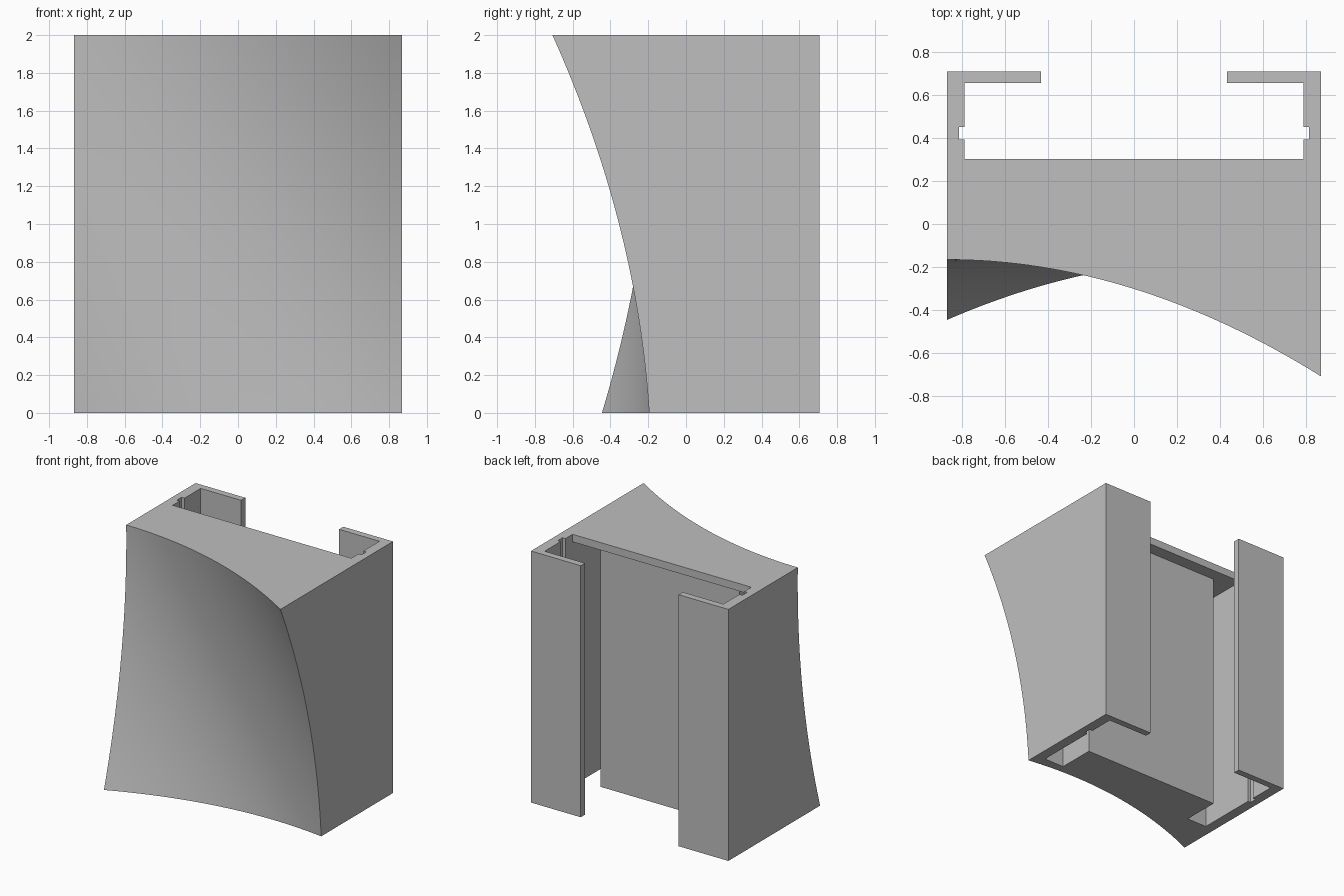
import bpy, bmesh

cube = bpy.data.objects.get("Cube")
if cube:
    bpy.data.objects.remove(cube, do_unlink=True)

HALF_W, HEIGHT, BACK = 0.868, 2.0, 0.707
STEPS = 32

grey = bpy.data.materials.new("light_grey")
grey.use_nodes = True
colour = (0.52, 0.52, 0.52, 1)
grey.diffuse_color = colour
grey.node_tree.nodes["Principled BSDF"].inputs["Base Color"].default_value = colour


def make_object(name, bm):
    bmesh.ops.recalc_face_normals(bm, faces=bm.faces)
    mesh = bpy.data.meshes.new(name)
    bm.to_mesh(mesh)
    bm.free()
    obj = bpy.data.objects.new(name, mesh)
    bpy.context.collection.objects.link(obj)
    mesh.materials.append(grey)
    return obj


def lerp(a, b, t):
    return a + (b - a) * t


def front_y(u, w):
    """Twisted, hollow front: blend of the four corners plus the sag of the edges."""
    bottom = lerp(-0.445, -0.195, u)
    top = lerp(-0.165, -0.707, u)
    sag_across = lerp(0.126, 0.135, w) * 4 * u * (1 - u)
    sag_up = lerp(0.08, 0.0965, u) * 4 * w * (1 - w)
    return lerp(bottom, top, w) + sag_across + sag_up


def make_body():
    bm = bmesh.new()
    bmesh.ops.create_grid(bm, x_segments=STEPS, y_segments=STEPS, size=0.5)
    for v in bm.verts:
        u, w = v.co.x + 0.5, v.co.y + 0.5
        v.co = (lerp(-HALF_W, HALF_W, u), front_y(u, w), HEIGHT * w)
    # Sides, top, bottom and back, each as one flat face
    rim = [v for v in bm.verts if v.is_boundary]
    corners = {(sx, z): bm.verts.new((sx * HALF_W, BACK, z))
               for sx in (-1, 1) for z in (0, HEIGHT)}
    for sx in (-1, 1):
        side = sorted((v for v in rim if abs(v.co.x - sx * HALF_W) < 1e-4),
                      key=lambda v: v.co.z)
        bm.faces.new(side + [corners[sx, HEIGHT], corners[sx, 0]])
    for z in (0, HEIGHT):
        edge = sorted((v for v in rim if abs(v.co.z - z) < 1e-4),
                      key=lambda v: v.co.x)
        bm.faces.new(edge + [corners[1, z], corners[-1, z]])
    bm.faces.new([corners[-1, 0], corners[1, 0], corners[1, HEIGHT], corners[-1, HEIGHT]])
    return make_object("body", bm)


def make_cutter(name, half_profile, z_top):
    """Mirror a half outline in x and extrude it upwards."""
    bm = bmesh.new()
    outline = half_profile + [(-x, y) for x, y in reversed(half_profile)]
    face = bm.faces.new([bm.verts.new((x, y, -0.1)) for x, y in outline])
    new = bmesh.ops.extrude_face_region(bm, geom=[face])["geom"]
    bmesh.ops.translate(bm, vec=(0, 0, z_top + 0.1),
                        verts=[g for g in new if isinstance(g, bmesh.types.BMVert)])
    cutter = make_object(name, bm)
    cutter.hide_render = True
    return cutter


def cut(obj, cutter):
    mod = obj.modifiers.new(cutter.name, 'BOOLEAN')
    mod.operation, mod.solver, mod.object = 'DIFFERENCE', 'EXACT', cutter
    bpy.context.view_layer.objects.active = obj
    bpy.ops.object.modifier_apply(modifier=mod.name)
    bpy.data.objects.remove(cutter, do_unlink=True)


body = make_body()

# Full-height rear channel with side grooves and a gap between the flanges
cut(body, make_cutter("channel", [
    (0.786, 0.302), (0.786, 0.391), (0.812, 0.391), (0.812, 0.451),
    (0.786, 0.451), (0.786, 0.654), (0.431, 0.654), (0.431, 0.8)], 2.1))

# Recess and deep side pockets below the top lip
cut(body, make_cutter("recess", [
    (0.61, 0.2), (0.61, -0.1), (0.786, -0.1), (0.786, 0.35)], 1.94))

bpy.ops.object.select_all(action='DESELECT')
body.select_set(True)
bpy.context.view_layer.objects.active = body
bpy.ops.object.shade_smooth_by_angle(angle=0.5)
